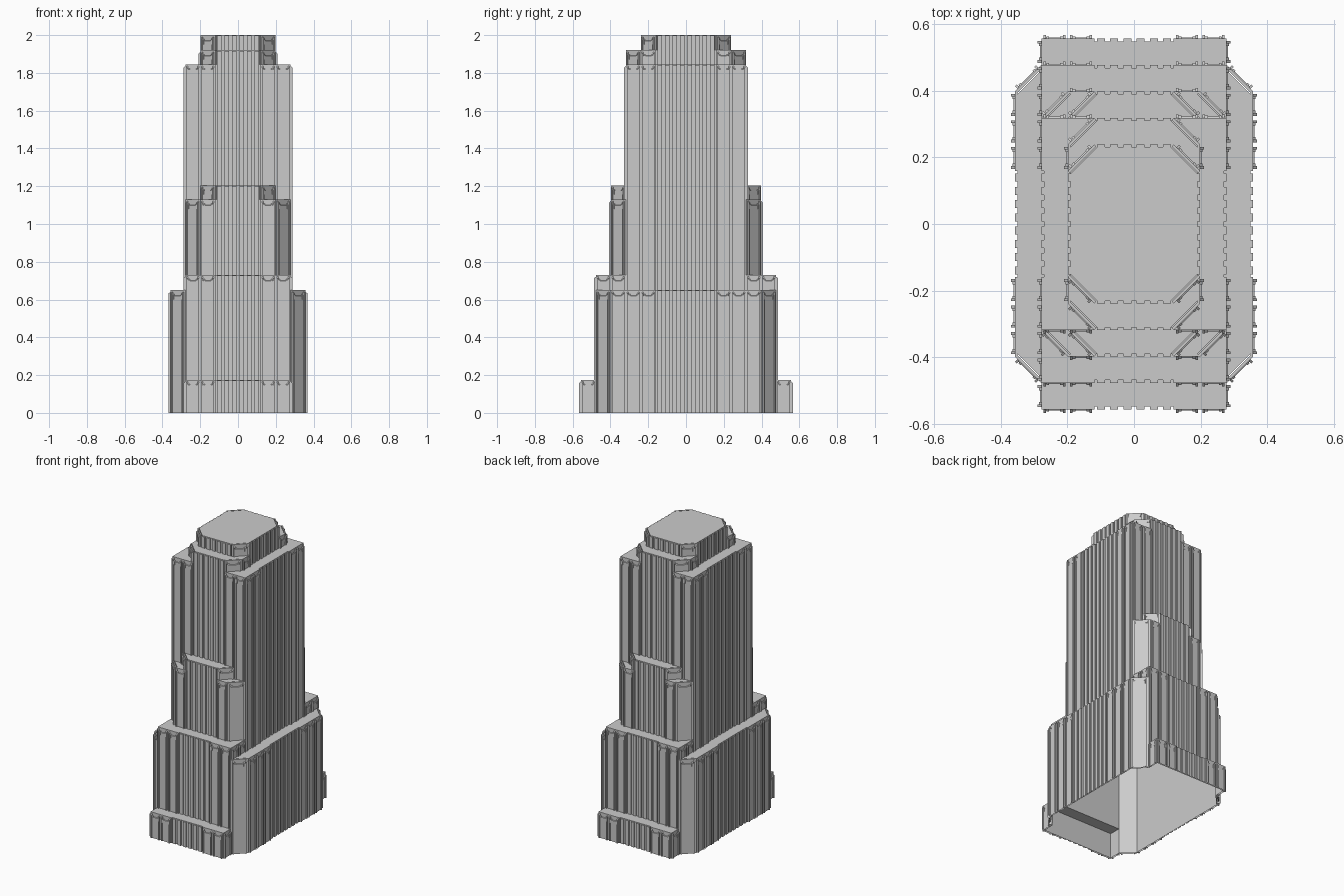
import bpy, bmesh
from mathutils import Vector

if "Cube" in bpy.data.objects:
    bpy.data.objects.remove(bpy.data.objects["Cube"])

U = 0.0795      # facade module
IN = 0.008      # wall skin sits this far behind the pilaster plane

# Tower stages: top height and quarter outline in modules (from +y round to +x)
STAGES = [
    (0.175, [(3.5, 7), (3.5, 6), (4.5, 5)]),
    (0.650, [(3.5, 6), (4.5, 5)]),
    (0.730, [(3.5, 6)]),
    (1.130, [(2.5, 5), (3.5, 4)]),
    (1.205, [(1.5, 5), (2.5, 4), (3.5, 4)]),
    (1.845, [(3.5, 4)]),
    (1.920, [(1.5, 4), (2.5, 3)]),
    (2.000, [(1.5, 3), (2.5, 2)]),
]
# Exposed roof area of each stage, one quarter
ROOFS = [
    [(0, 7), (3.5, 7), (3.5, 6), (0, 6)],
    [(3.5, 0), (3.5, 6), (4.5, 5), (4.5, 0)],
    [(0, 6), (3.5, 6), (3.5, 4), (2.5, 5), (0, 5)],
    [(2.5, 5), (3.5, 4), (2.5, 4), (1.5, 5)],
    [(0, 5), (1.5, 5), (2.5, 4), (0, 4)],
    [(1.5, 4), (3.5, 4), (3.5, 0), (2.5, 0), (2.5, 3)],
    [(0, 4), (1.5, 4), (2.5, 3), (2.5, 2), (1.5, 3), (0, 3)],
    [(0, 3), (1.5, 3), (2.5, 2), (2.5, 0), (0, 0)],
]


def outline(q):
    """Mirror a quarter outline into the full clockwise plan."""
    return (q + [(x, -y) for x, y in reversed(q)] + [(-x, -y) for x, y in q]
            + [(-x, y) for x, y in reversed(q)])


def skin(p, z):
    """Module coordinates to a point on the recessed wall skin."""
    return [c * U - IN * ((c > 0) - (c < 0)) for c in p] + [z]


def finish(name, bm, recalc=True):
    if recalc:
        bmesh.ops.remove_doubles(bm, verts=bm.verts, dist=1e-5)
        bmesh.ops.recalc_face_normals(bm, faces=bm.faces)
    me = bpy.data.meshes.new(name)
    bm.to_mesh(me)
    bm.free()
    ob = bpy.data.objects.new(name, me)
    bpy.context.collection.objects.link(ob)


def block(bm, mid, d, half, out, z0, z1, slope=0.0):
    """Strip standing on a wall, no back or bottom; the top may slope outward."""
    n = Vector((-d.y, d.x))
    a, b = mid - d * half, mid + d * half
    back, front = n * -IN, n * out
    plan = [a + back, a + front, b + front, b + back]
    lo = [bm.verts.new((p.x, p.y, z0)) for p in plan]
    hi = [bm.verts.new((p.x, p.y, z1 - (slope if i in (1, 2) else 0)))
          for i, p in enumerate(plan)]
    for i in range(3):
        bm.faces.new((lo[i + 1], lo[i], hi[i], hi[i + 1]))
    bm.faces.new(hi[::-1])


# Wall skin and roofs, and gather the facade bays
walls, roofs = bmesh.new(), bmesh.new()
bays = {}
z0 = 0.0
for (z1, q), patch in zip(STAGES, ROOFS):
    pts = outline(q)
    for p, r in zip(pts, pts[1:] + pts[:1]):
        quad = [skin(p, z0), skin(p, z1), skin(r, z1), skin(r, z0)]
        walls.faces.new([walls.verts.new(c) for c in quad])
        P, R = Vector(p), Vector(r)
        d = (R - P).normalized()
        diagonal = abs(d.x) > 0.1 and abs(d.y) > 0.1
        # half modules: pairs make bays, the centre stays ribbed
        count = 1 if diagonal else round((R - P).length * 2)
        step = (R - P) / count
        i = 0
        while i < count:
            centre = P + step * (i + 0.5)
            limit = 1.5 if abs(d.x) > 0.5 else 2.0
            t = abs(centre.dot(d))
            if diagonal:
                kind, half = "bay", step.length / 2
            elif t > limit:
                kind, half, centre = "bay", 0.5, P + step * (i + 1)
                i += 1
            else:
                kind, half = "rib", 0.25
            i += 1
            key = (round(centre.x, 2), round(centre.y, 2), kind)
            if key in bays:
                bays[key][3] = z1
            else:
                bays[key] = [d, half * U, z0, z1, centre * U]
    for sx in (1, -1):
        for sy in (1, -1):
            face = roofs.faces.new([roofs.verts.new(skin((x * sx, y * sy), z1)) for x, y in patch])
            face.normal_update()
            if face.normal.z < 0:
                face.normal_flip()
    z0 = z1
finish("tower_walls", walls)
finish("setback_roofs", roofs, False)

# Facade relief: centre ribs, corner pilasters, window panels and pointed fins
ribs, piers, panels, fins = (bmesh.new() for _ in range(4))
for (_, _, kind), (d, half, lo, hi, mid) in bays.items():
    if kind == "rib":
        block(ribs, mid, d, 0.012, 0.0, lo, hi - 0.003)
    else:
        block(piers, mid, d, half, 0.0, lo, hi)
        spread = half * 0.73
        block(panels, mid, d, spread, 0.004, lo, hi - 0.025, 0.006)
        for s in (-1, 1):
            block(fins, mid + d * spread * s, d, 0.004, 0.011, lo, hi - 0.002, 0.016)
            # small pointed hoods beside the fins
            block(fins, mid + d * spread * 0.72 * s, d, 0.004, 0.007, hi - 0.05, hi - 0.015, 0.012)
finish("centre_ribs", ribs, False)
finish("corner_piers", piers, False)
finish("window_panels", panels, False)
finish("pointed_fins", fins, False)
